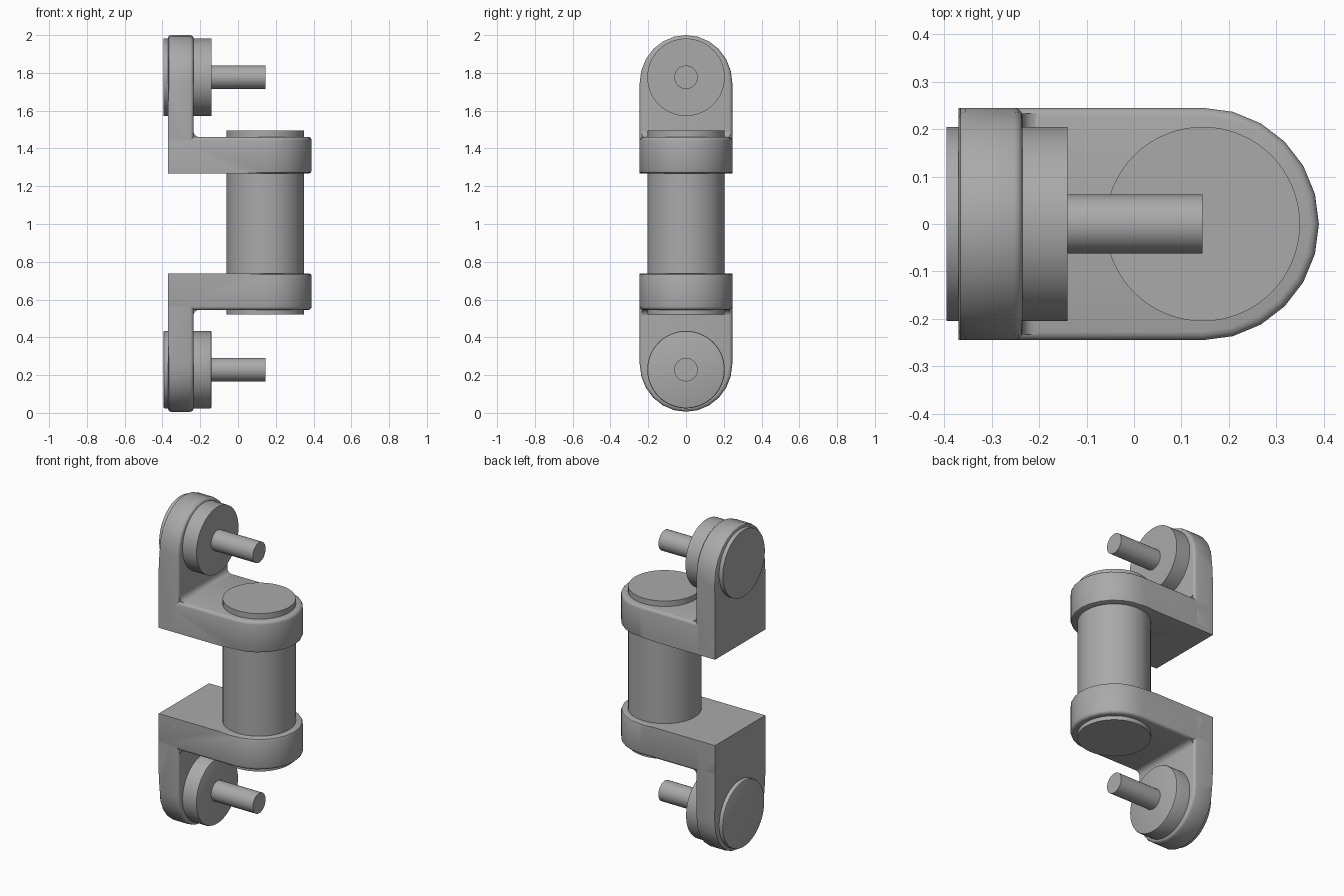
import bpy, bmesh, math
from mathutils import Vector, Matrix

cube = bpy.data.objects.get("Cube")
if cube:
    bpy.data.objects.remove(cube)

grey = bpy.data.materials.new("plain grey")
grey.use_nodes = True
grey.diffuse_color = (0.4, 0.4, 0.4, 1)
grey.node_tree.nodes["Principled BSDF"].inputs["Base Color"].default_value = (0.4, 0.4, 0.4, 1)

MID = 1.003          # height of the mirror plane between the two brackets
HALF = 0.245         # half width of the bracket plates
BACK = -0.37         # rear face of the brackets


def finish(bm, name, angle=35):
    bmesh.ops.recalc_face_normals(bm, faces=bm.faces)
    mesh = bpy.data.meshes.new(name)
    bm.to_mesh(mesh)
    bm.free()
    mesh.materials.append(grey)
    obj = bpy.data.objects.new(name, mesh)
    bpy.context.collection.objects.link(obj)
    bpy.ops.object.select_all(action='DESELECT')
    obj.select_set(True)
    bpy.context.view_layer.objects.active = obj
    bpy.ops.object.shade_smooth_by_angle(angle=math.radians(angle))
    return obj


def cylinder(name, radius, start, end, sides=64, bevel=0):
    start, end = Vector(start), Vector(end)
    axis = end - start
    turn = axis.to_track_quat('Z', 'Y').to_matrix().to_4x4()
    bm = bmesh.new()
    bmesh.ops.create_cone(bm, cap_ends=True, segments=sides, radius1=radius, radius2=radius,
                          depth=axis.length,
                          matrix=Matrix.Translation((start + end) / 2) @ turn)
    if bevel:
        rims = [e for e in bm.edges if any(len(f.verts) > 4 for f in e.link_faces)]
        bmesh.ops.bevel(bm, geom=rims, offset=bevel, segments=2, profile=0.5, affect='EDGES')
    return finish(bm, name)


def plate(bm, base, centre, reach, thick, place):
    """Round-ended plate; place(along, across, up) gives the final point."""
    outline = [(base, -HALF)]
    for i in range(13):
        a = -math.pi / 2 + math.pi * i / 12
        outline.append((centre + reach * math.cos(a), HALF * math.sin(a)))
    outline.append((base, HALF))
    part = bmesh.new()
    low = [part.verts.new((u, v, 0)) for u, v in outline]
    face = part.faces.new(low)
    made = bmesh.ops.extrude_face_region(part, geom=[face])["geom"]
    top = [g for g in made if isinstance(g, bmesh.types.BMVert)]
    bmesh.ops.translate(part, verts=top, vec=(0, 0, thick))
    # Round the inner rim fully, the outer rim only at the round end
    inner, outer = [], []
    for e in part.edges:
        p, q = (v.co for v in e.verts)
        if p.z > thick / 2 and q.z > thick / 2 and max(p.x, q.x) > base + 0.01:
            inner.append(e)
        elif p.z < 0.001 and q.z < 0.001 and min(p.x, q.x) > centre - 0.01:
            outer.append(e)
    bmesh.ops.bevel(part, geom=inner, offset=0.018, segments=3, profile=0.5, affect='EDGES')
    outer = [e for e in outer if e.is_valid]
    bmesh.ops.bevel(part, geom=outer, offset=0.014, segments=2, profile=0.5, affect='EDGES')
    for v in part.verts:
        v.co = place(*v.co)
    bmesh.ops.recalc_face_normals(part, faces=part.faces)
    temp = bpy.data.meshes.new("part")
    part.to_mesh(temp)
    part.free()
    bm.from_mesh(temp)
    bpy.data.meshes.remove(temp)


def bracket(name, s):
    bm = bmesh.new()
    # Horizontal arm, then upright, heights measured from the mirror plane
    plate(bm, BACK, 0.145, 0.245, 0.193, lambda u, v, w: (u, v, MID + s * (0.265 + w)))
    plate(bm, 0.30, 0.745, 0.252, 0.135, lambda u, v, w: (BACK + w, v, MID + s * u))
    # Concave fillet in the inside corner
    x0, z0, r = -0.236, 0.457, 0.032
    section = [(x0, z0)]
    for i in range(5):
        a = math.pi / 2 * i / 4
        section.append((x0 + r - r * math.sin(a), z0 + r - r * math.cos(a)))
    ring = [bm.verts.new((x, -HALF + 0.012, MID + s * z)) for x, z in section]
    face = bm.faces.new(ring)
    made = bmesh.ops.extrude_face_region(bm, geom=[face])["geom"]
    bmesh.ops.translate(bm, verts=[g for g in made if isinstance(g, bmesh.types.BMVert)],
                        vec=(0, 2 * HALF - 0.024, 0))
    finish(bm, name)


# Central drum joining the two brackets
cylinder("central_drum", 0.205, (0.145, 0, 0.52), (0.145, 0, 1.495))

# Brackets, hubs and shafts above and below
for side, s, z, rim in (("upper", 1, 1.777, 0), ("lower", -1, 0.229, 0.008)):
    bracket(side + "_bracket", s)
    cylinder(side + "_hub", 0.205, (-0.395, 0, z), (-0.14, 0, z), bevel=rim)
    cylinder(side + "_shaft", 0.062, (-0.2, 0, z), (0.145, 0, z), sides=48)
